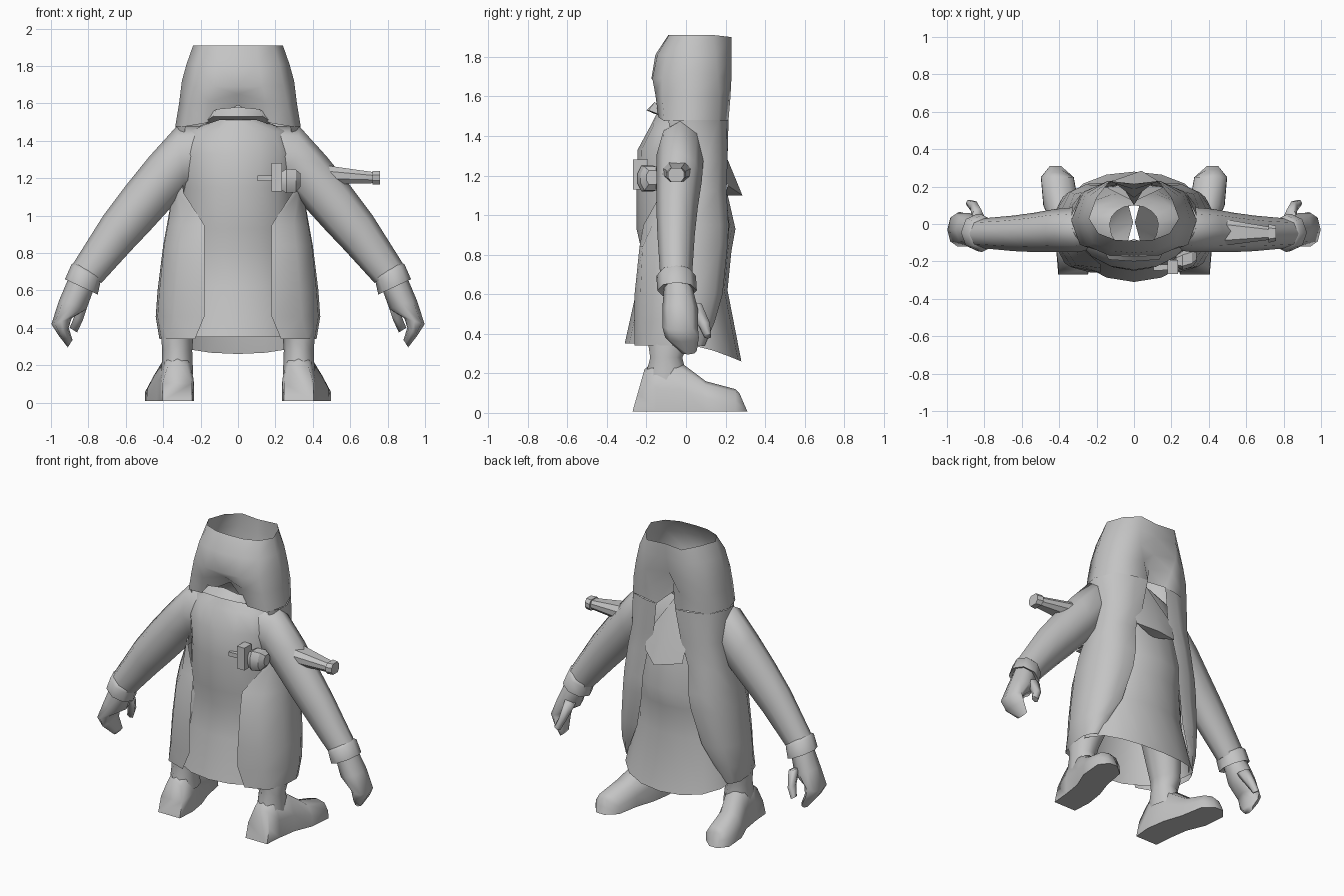
import bpy, bmesh, math

cloth = bpy.data.materials.new("plain grey")
cloth.diffuse_color = (0.55, 0.55, 0.55, 1)


def make(name, verts, faces, mirror=False):
    bm = bmesh.new()
    vs = [bm.verts.new(v) for v in verts]
    for f in faces:
        bm.faces.new([vs[i] for i in f])
    bmesh.ops.recalc_face_normals(bm, faces=bm.faces)
    me = bpy.data.meshes.new(name)
    bm.to_mesh(me)
    bm.free()
    me.materials.append(cloth)
    ob = bpy.data.objects.new(name, me)
    bpy.context.collection.objects.link(ob)
    if mirror:
        ob.modifiers.new("mirror", "MIRROR")
    return ob


def loft(name, rings, closed=True, caps=(False, False), mirror=False):
    n = len(rings[0])
    verts = [p for r in rings for p in r]
    faces = []
    for k in range(len(rings) - 1):
        for i in range(n if closed else n - 1):
            j = (i + 1) % n
            faces.append((k * n + i, k * n + j, (k + 1) * n + j, (k + 1) * n + i))
    if caps[0]:
        faces.append(range(n))
    if caps[1]:
        faces.append(range(len(verts) - n, len(verts)))
    return make(name, verts, faces, mirror)


def limb(name, sections, n=8, caps=(True, True)):
    """Tube through sections: upper (x, z), lower (x, z), y centre, y half depth."""
    rings = []
    for (ax, az), (bx, bz), yc, hy in sections:
        ring = []
        for i in range(n):
            a = 2 * math.pi * i / n
            t = math.cos(a) / 2
            ring.append(((ax + bx) / 2 + t * (ax - bx), yc + hy * math.sin(a),
                         (az + bz) / 2 + t * (az - bz)))
        rings.append(ring)
    return loft(name, rings, caps=caps, mirror=True)


# Robe: tall oval loft with a flared, squarer hem that drops towards +y
robe_rings = []
for z, hx, yb, yf, drop in [(1.51, .13, -.15, .10, 0), (1.45, .28, -.18, .13, 0),
                            (1.33, .32, -.245, .17, 0), (1.15, .30, -.25, .20, 0),
                            (.93, .31, -.25, .25, 0), (.82, .31, -.225, .23, 0),
                            (.62, .34, -.25, .21, 0), (.35, .385, -.31, .28, .09)]:
    ring = []
    for i in range(16):
        a = 2 * math.pi * i / 16
        s = math.sin(a)
        y = yf * max(0, s) ** (.75 if z < .5 else 1) if s > 0 else -yb * s
        ring.append((hx * math.cos(a), y, z - drop * max(0, s)))
    robe_rings.append(ring)
loft("robe", robe_rings)

# Hood: half rings from the +y centre to the -y centre, open at the top
hood = [
    [(0, .215, 1.90), (.13, .23, 1.90), (.20, .14, 1.91), (.24, .03, 1.91), (.19, -.05, 1.91), (.10, -.085, 1.91), (0, -.09, 1.91)],
    [(0, .21, 1.81), (.14, .23, 1.81), (.24, .15, 1.81), (.275, .02, 1.81), (.22, -.10, 1.81), (.11, -.145, 1.81), (0, -.155, 1.81)],
    [(0, .185, 1.70), (.14, .23, 1.70), (.26, .16, 1.70), (.30, .02, 1.72), (.245, -.12, 1.69), (.13, -.17, 1.69), (0, -.175, 1.69)],
    [(0, .14, 1.62), (.11, .225, 1.60), (.27, .17, 1.60), (.315, .02, 1.60), (.265, -.12, 1.59), (.15, -.155, 1.61), (0, -.14, 1.65)],
    [(0, .10, 1.55), (.07, .215, 1.48), (.28, .165, 1.48), (.335, .02, 1.48), (.29, -.11, 1.475), (.17, -.14, 1.495), (0, -.08, 1.59)],
]
loft("hood", hood, closed=False, mirror=True)

# Mantle: long hanging panels that wrap round each side of the robe
mantle = [
    (1.48, [(.07, .215), (.16, .205), (.28, .165), (.335, .04), (.33, -.03), (.31, -.07), (.28, -.09)]),
    (1.28, [(.10, .20), (.18, .21), (.28, .17), (.33, .10), (.33, .05), (.33, 0), (.31, -.05)]),
    (1.12, [(.15, .195), (.23, .205), (.32, .16), (.35, .08), (.35, -.02), (.32, -.09), (.29, -.12)]),
    (.95, [(.17, .22), (.25, .215), (.34, .17), (.38, .05), (.375, -.08), (.30, -.17), (.18, -.215)]),
    (.84, [(.18, .21), (.26, .21), (.35, .17), (.40, .05), (.395, -.09), (.31, -.22), (.18, -.235)]),
    (.60, [(.24, .175), (.31, .185), (.38, .145), (.43, .05), (.42, -.10), (.33, -.23), (.18, -.26)]),
    (.46, [(.31, .14), (.35, .145), (.40, .11), (.44, .03), (.43, -.10), (.34, -.23), (.18, -.26)]),
    (.34, [(.36, .09), (.38, .095), (.40, .07), (.42, .02), (.41, -.10), (.37, -.21), (.23, -.26)]),
]
loft("mantle_panels", [[(x, y, z) for x, y in pts] for z, pts in mantle], closed=False, mirror=True)

# Arms with cuffs, hands and thumbs
limb("arms", [((.20, 1.48), (.20, 1.18), -.035, .10), ((.33, 1.475), (.28, 1.13), -.03, .12),
              ((.475, 1.315), (.37, 1.03), -.035, .115), ((.60, 1.16), (.47, .92), -.045, .105),
              ((.72, 1.00), (.57, .815), -.05, .095), ((.89, .73), (.73, .64), -.05, .08)], caps=(False, True))
limb("cuffs", [((.86, .755), (.72, .665), -.05, .07), ((.89, .74), (.735, .645), -.05, .10),
               ((.925, .66), (.75, .578), -.045, .10), ((.90, .66), (.77, .60), -.045, .07)])
limb("hands", [((.90, .68), (.77, .61), -.04, .07), ((.955, .55), (.81, .50), -.03, .09),
               ((.998, .42), (.89, .45), -.03, .09), ((.96, .36), (.905, .40), -.02, .085),
               ((.91, .295), (.885, .335), .01, .045)])
limb("thumbs", [((.87, .56), (.80, .53), .04, .045), ((.875, .46), (.83, .44), .09, .035),
                ((.90, .40), (.86, .375), .11, .02)], n=6)

# Trouser legs, open at the waist and running down into the shoes
leg = []
for z, cx, cy, rx, ry in [(.88, .155, .01, .15, .18), (.62, .25, -.05, .12, .14), (.34, .325, -.09, .085, .105),
                          (.28, .325, -.10, .08, .085), (.15, .325, -.10, .085, .12)]:
    leg.append([(cx + rx * math.cos(i * math.pi / 5), cy + ry * math.sin(i * math.pi / 5), z)
                for i in range(10)])
loft("trouser_legs", leg, mirror=True)

# Shoes: arched sections running from heel to toe, turned outwards
arch = [(-1, 0), (-.98, .45), (-.65, .88), (0, 1), (.65, .88), (.98, .45), (1, 0)]
shoe = []
for y, cx, hw, h, lean in [(-.27, .325, .08, .22, .06), (-.15, .325, .09, .27, 0),
                           (-.02, .345, .09, .25, 0), (.10, .39, .095, .16, 0),
                           (.25, .41, .088, .12, 0), (.31, .42, .03, .10, -.04)]:
    shoe.append([(cx + hw * u, y + lean * v, .008 + (h - .008) * v) for u, v in arch])
loft("shoes", shoe, caps=(True, True), mirror=True)

# Collar standing out under the hood, and a folded bib on the +y side
loft("collar", [[(0, -.15, 1.58), (.11, -.16, 1.57), (.15, -.11, 1.55)],
                [(0, -.20, 1.53), (.135, -.19, 1.53), (.18, -.11, 1.50)],
                [(0, -.155, 1.51), (.10, -.15, 1.51), (.16, -.10, 1.49)]], closed=False, mirror=True)
make("bib", [(0, .12, 1.50), (.15, .19, 1.26), (.16, .21, 1.15), (.04, .285, 1.10),
             (-.13, .225, 1.13), (-.14, .19, 1.26), (.01, .215, 1.27), (.02, .20, 1.10)],
     [(0, 6, 1), (0, 5, 6), (6, 3, 2, 1), (6, 5, 4, 3), (3, 7, 2), (3, 4, 7)])


# Dagger stuck through the shoulder
square = [(-1, -1), (1, -1), (1, 1), (-1, 1)]
octagon = [(-1, -.4), (-.6, -1), (.6, -1), (1, -.4), (1, .4), (.6, 1), (-.6, 1), (-1, .4)]


def box_loft(name, sections, outline=octagon):
    loft(name, [[(x, yc + a * hy, zc + b * hz) for a, b in outline]
                for x, yc, zc, hy, hz in sections], caps=(True, True))


box_loft("dagger_grip", [(.105, -.235, 1.20, .015, .014), (.19, -.23, 1.20, .015, .014)], square)
box_loft("dagger_guard", [(.18, -.23, 1.205, .038, .075), (.235, -.23, 1.205, .038, .075)], square)
box_loft("dagger_hub", [(.225, -.20, 1.185, .03, .045), (.26, -.195, 1.185, .05, .065),
                        (.31, -.18, 1.185, .05, .06), (.335, -.17, 1.19, .03, .035)])
box_loft("dagger_blade", [(.42, -.045, 1.22, .075, .05), (.50, -.045, 1.216, .068, .048),
                          (.72, -.05, 1.203, .035, .03)])
box_loft("dagger_tip", [(.72, -.05, 1.203, .05, .036), (.76, -.05, 1.203, .04, .036)])

# Soft cloth shading, crisp metal edges
for metal in (False, True):
    bpy.ops.object.select_all(action="DESELECT")
    for ob in bpy.data.objects:
        if ob.name.startswith("dagger") == metal:
            ob.select_set(True)
            bpy.context.view_layer.objects.active = ob
    bpy.ops.object.shade_smooth_by_angle(angle=math.radians(30 if metal else 75))
